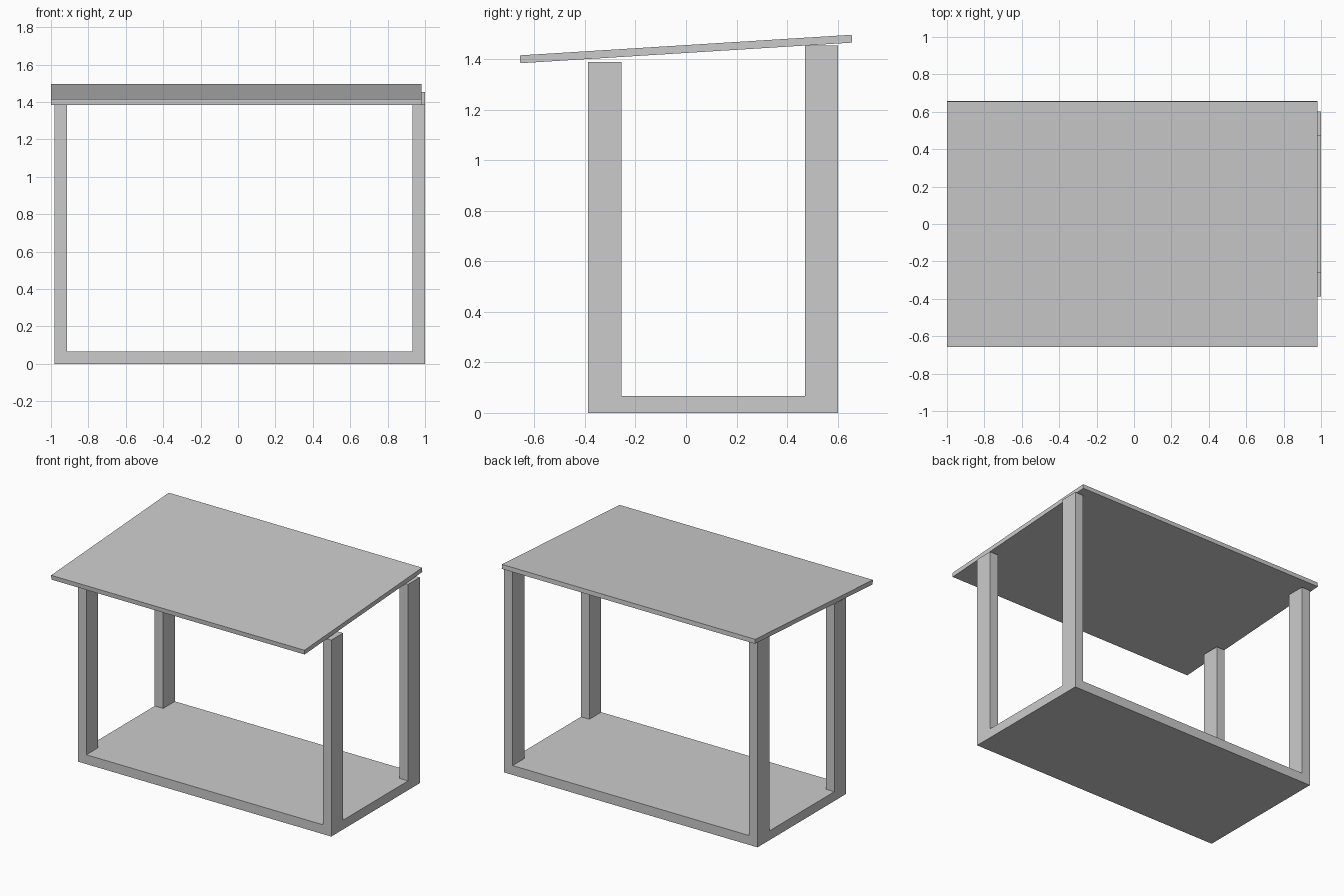
import bpy
import math

default = bpy.data.objects.get("Cube")
if default:
    bpy.data.objects.remove(default, do_unlink=True)

# Single grey finish
grey = bpy.data.materials.new("plain_grey")
grey.use_nodes = True
colour = (0.6, 0.6, 0.6, 1)
grey.diffuse_color = colour
grey.node_tree.nodes["Principled BSDF"].inputs["Base Color"].default_value = colour


def box(name, low, high, tilt=0):
    """Box between two corners, optionally tilted about the x axis."""
    centre = [(a + b) / 2 for a, b in zip(low, high)]
    bpy.ops.mesh.primitive_cube_add(size=1, location=centre)
    obj = bpy.context.object
    obj.name = name
    obj.scale = [b - a for a, b in zip(low, high)]
    bpy.ops.object.transform_apply(location=False, rotation=False, scale=True)
    obj.rotation_euler.x = tilt
    obj.data.materials.append(grey)
    return obj


# Floor slab
floor_top = 0.066
left, right = 1.0, -0.98
front, back = -0.387, 0.601
box("floor", (right, front, 0), (left, back, floor_top))

# Corner posts, the back pair taller to carry the sloping roof
post_x, post_y = 0.066, 0.131
for side, x in (("right", right), ("left", left - post_x)):
    for end, y, top in (("front", front, 1.388), ("back", back - post_y, 1.454)):
        box(f"{end}_{side}_post", (x, y, floor_top), (x + post_x, y + post_y, top))

# Thin roof, rising toward the back
roof_z, half_length, half_thick = 1.44, 0.658, 0.0155
box("roof", (-1.0, -half_length, roof_z - half_thick),
    (0.98, half_length, roof_z + half_thick), tilt=math.radians(3.55))
